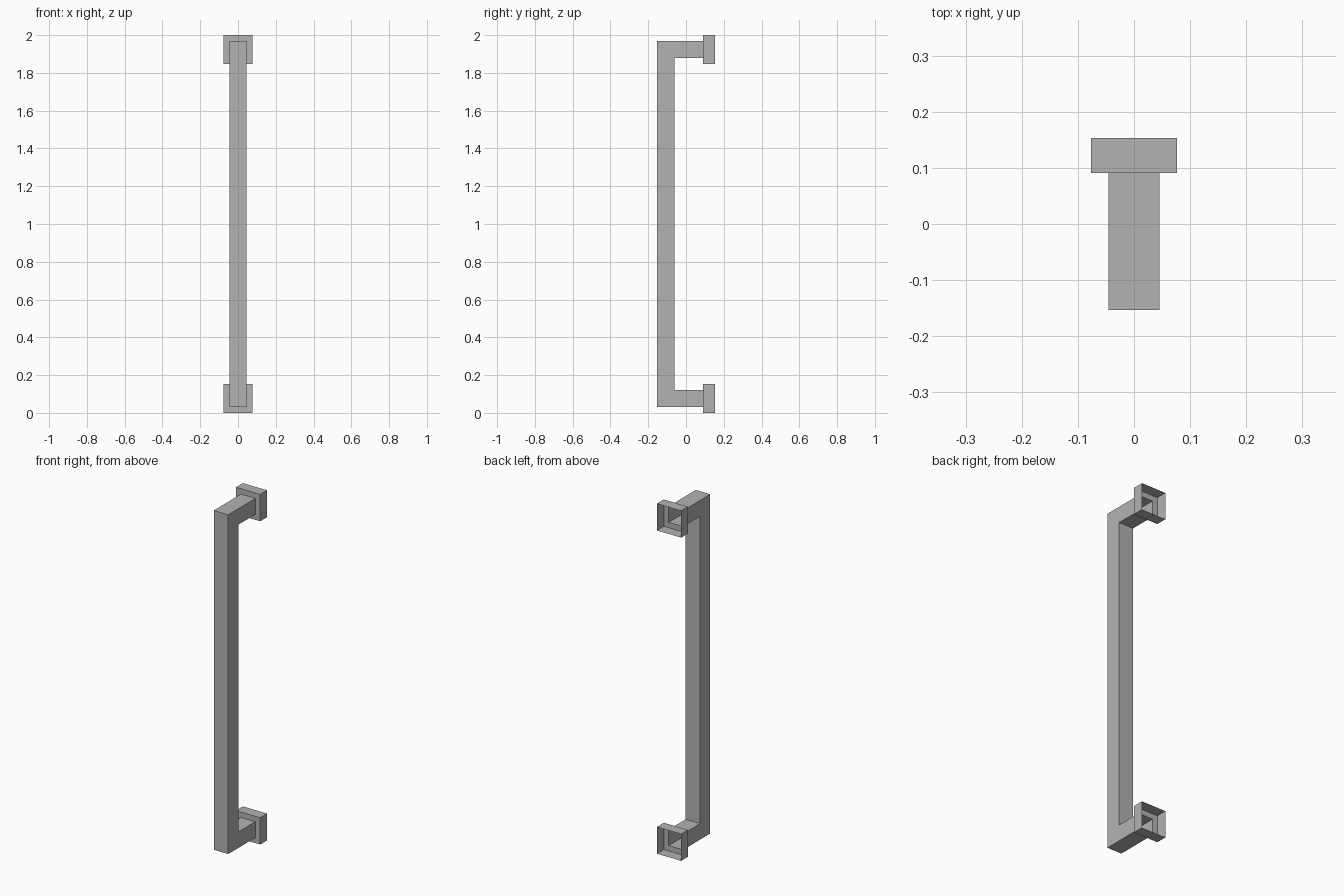
import bpy, bmesh

cube = bpy.data.objects.get("Cube")
if cube:
    bpy.data.objects.remove(cube, do_unlink=True)

HEIGHT = 2.0
BACK = 0.1535            # open wall side of the mounts
MOUNT_FRONT = 0.091
MOUNT = 0.0765           # half width of a mount
BAR = 0.0457             # half width of the bar
FRONT = -0.1535
INNER = FRONT + 2 * BAR

metal = bpy.data.materials.new("grey metal")
metal.use_nodes = True
grey = (0.45, 0.45, 0.45, 1)
metal.diffuse_color = grey
metal.node_tree.nodes["Principled BSDF"].inputs["Base Color"].default_value = grey


def loft(name, sections):
    """Join four-cornered sections into an open-ended skin."""
    bm = bmesh.new()
    rings = [[bm.verts.new(p) for p in s] for s in sections]
    for a, b in zip(rings, rings[1:]):
        for i in range(4):
            j = (i + 1) % 4
            bm.faces.new((a[i], a[j], b[j], b[i]))
    mesh = bpy.data.meshes.new(name)
    bm.to_mesh(mesh)
    bm.free()
    mesh.materials.append(metal)
    obj = bpy.data.objects.new(name, mesh)
    bpy.context.collection.objects.link(obj)


def section(half, outer, inner):
    """Section running between an outer and an inner (y, z) point."""
    return [(-half, *outer), (half, *outer), (half, *inner), (-half, *inner)]


def square(half, y, z):
    return section(half, (y, z - half), (y, z + half))


# Hollow square bar with mitred corners, open where it meets the mounts
low, high = MOUNT, HEIGHT - MOUNT
loft("handle_bar", [
    section(BAR, (MOUNT_FRONT, low - BAR), (MOUNT_FRONT, low + BAR)),
    section(BAR, (FRONT, low - BAR), (INNER, low + BAR)),
    section(BAR, (FRONT, high + BAR), (INNER, high - BAR)),
    section(BAR, (MOUNT_FRONT, high + BAR), (MOUNT_FRONT, high - BAR)),
])

# Hollow mounts: an open-backed skirt and a front face around the bar
for name, z in (("lower_mount", low), ("upper_mount", high)):
    loft(name, [
        square(MOUNT, BACK, z),
        square(MOUNT, MOUNT_FRONT, z),
        square(BAR, MOUNT_FRONT, z),
    ])
